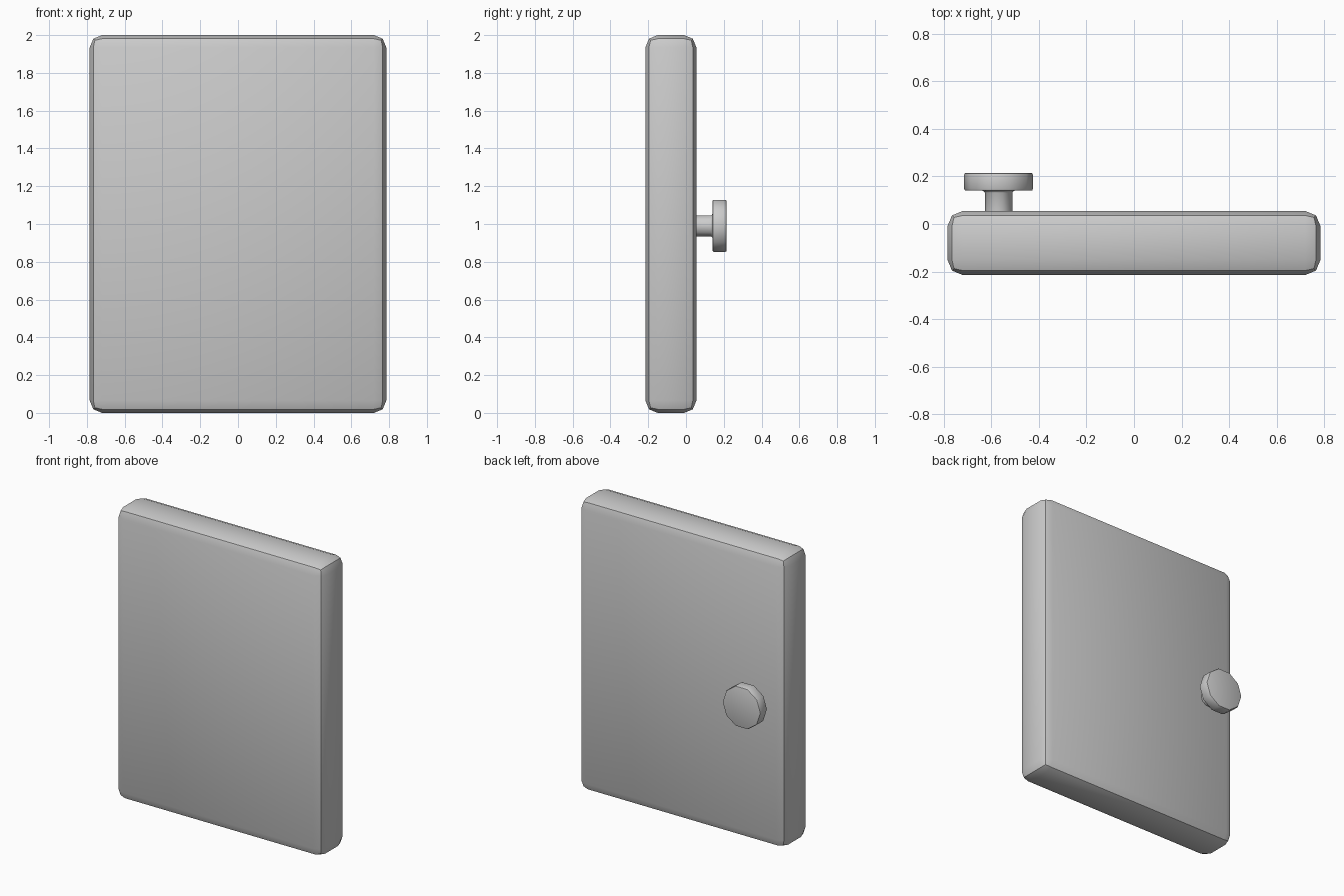
import bpy, bmesh, math

if "Cube" in bpy.data.objects:
    bpy.data.objects.remove(bpy.data.objects["Cube"])

def finish(name, bm):
    bmesh.ops.recalc_face_normals(bm, faces=bm.faces)
    me = bpy.data.meshes.new(name)
    bm.to_mesh(me)
    bm.free()
    ob = bpy.data.objects.new(name, me)
    bpy.context.collection.objects.link(ob)
    bpy.ops.object.select_all(action='DESELECT')
    ob.select_set(True)
    bpy.context.view_layer.objects.active = ob
    bpy.ops.object.shade_smooth_by_angle(angle=math.radians(40))
    return ob

# Door panel: box with two-segment rounded edges
bm = bmesh.new()
bmesh.ops.create_cube(bm, size=1)
for v in bm.verts:
    v.co.x *= 1.57
    v.co.y = v.co.y * 0.27 - 0.08
    v.co.z = v.co.z * 2 + 1
bmesh.ops.bevel(bm, geom=bm.edges[:], offset=0.065, offset_type='OFFSET',
                segments=2, profile=0.5, affect='EDGES')
finish("door_panel", bm)

# Knob: ten-sided lathe around the y axis, (radius, y) profile
SIDES, CX, CZ = 10, -0.57, 0.99
profile = [(0.058, 0.04), (0.058, 0.132), (0.061, 0.137), (0.068, 0.14),
           (0.136, 0.14), (0.142, 0.142), (0.145, 0.149),
           (0.145, 0.206), (0.142, 0.213), (0.136, 0.215)]
bm = bmesh.new()
rings = []
for r, y in profile:
    rings.append([bm.verts.new((CX + r * math.cos(2 * math.pi * i / SIDES), y,
                                CZ + r * math.sin(2 * math.pi * i / SIDES)))
                  for i in range(SIDES)])
for a, b in zip(rings, rings[1:]):
    for i in range(SIDES):
        j = (i + 1) % SIDES
        bm.faces.new((a[i], a[j], b[j], b[i]))
bm.faces.new(rings[0])
bm.faces.new(rings[-1])
finish("knob", bm)
